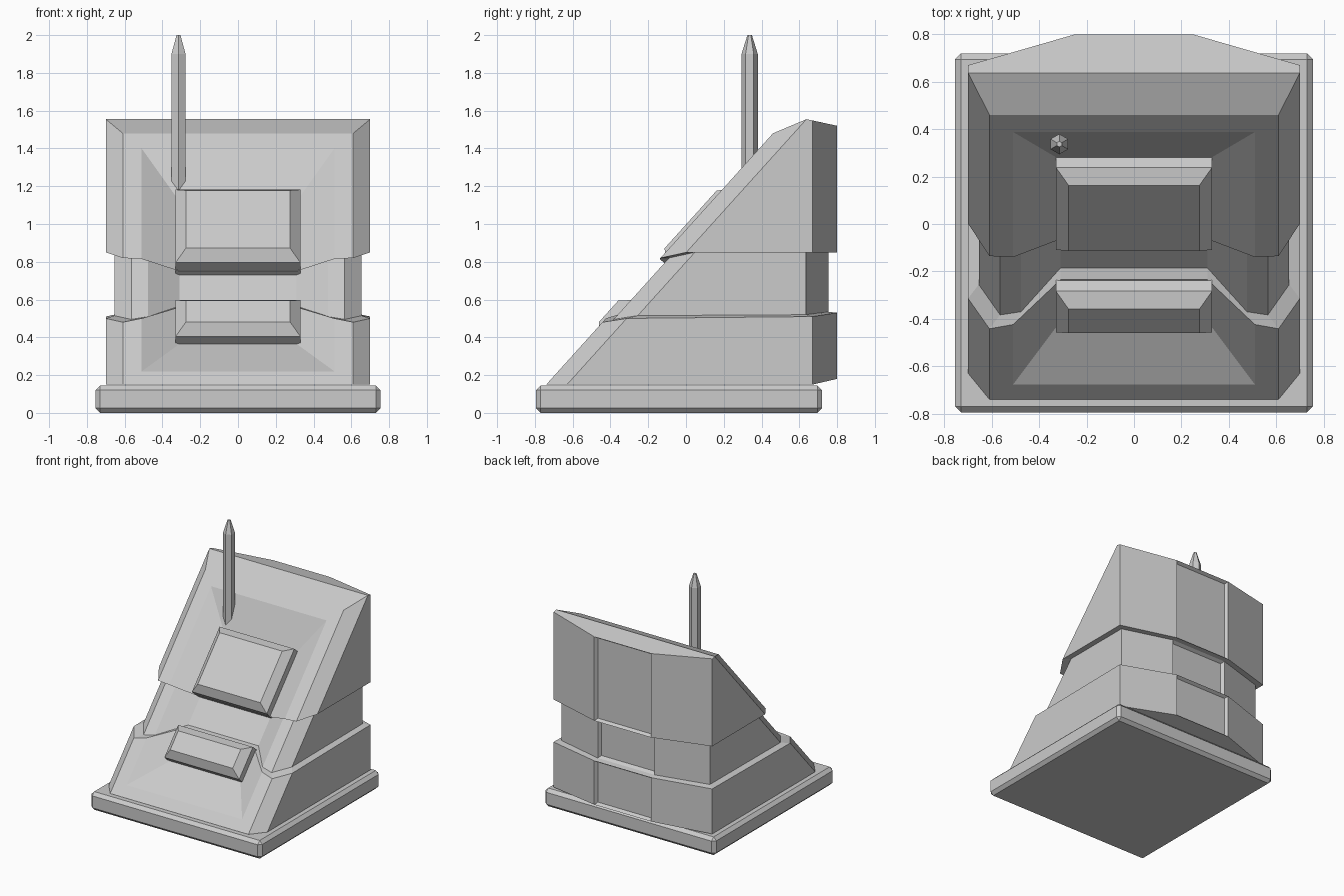
import bpy, bmesh, math
from mathutils import Matrix

if "Cube" in bpy.data.objects:
    bpy.data.objects.remove(bpy.data.objects["Cube"])

SLOPE = 1.108          # rise of the sloping front
ANGLE = math.atan(SLOPE)


def finish(bm, name):
    bmesh.ops.recalc_face_normals(bm, faces=bm.faces)
    mesh = bpy.data.meshes.new(name)
    bm.to_mesh(mesh)
    bm.free()
    obj = bpy.data.objects.new(name, mesh)
    bpy.context.collection.objects.link(obj)
    return obj


def skin(bm, rings):
    rows = [[bm.verts.new(p) for p in ring] for ring in rings]
    n = len(rows[0])
    for a, b in zip(rows, rows[1:]):
        for i in range(n):
            j = (i + 1) % n
            bm.faces.new((a[i], a[j], b[j], b[i]))
    return rows


def box(name, size, matrix, bevel, top_only=False):
    bm = bmesh.new()
    bmesh.ops.create_cube(bm, size=1)
    bmesh.ops.scale(bm, vec=size, verts=bm.verts)
    edges = [e for e in bm.edges if not top_only or all(v.co.z > 0 for v in e.verts)]
    bmesh.ops.bevel(bm, geom=edges, offset=bevel, segments=1, profile=0.5, affect='EDGES')
    bmesh.ops.transform(bm, matrix=matrix, verts=bm.verts)
    return finish(bm, name)


def body_ring(heights, d=0.0, dished=True):
    """Mirrored section: back, corner, side, front edge, dish rim, dish floor."""
    if not isinstance(heights, tuple):
        heights = (heights,) * 6
    rim = 0.51 - 0.75 * d
    xs = (0.25, 0.70 - d, 0.70 - d, 0.61 - d, rim, 0.31 if dished else rim)
    back = (0.80 - d, 0.67 - 0.8 * d, None, None, None, None)
    offs = (0, 0, 0.11, 0, 0, 0.135 if dished else 0)
    half = []
    for x, z, y, o in zip(xs, heights, back, offs):
        if y is None:
            y = (z - 0.15) / SLOPE - 0.74 + d + o
        half.append((x, y, z))
    return half + [(-x, y, z) for x, y, z in reversed(half)]


# Plinth
box("base_plinth", (1.51, 1.515, 0.145), Matrix.Translation((0, -0.0375, 0.0725)), 0.025)

# Sloped body with a narrower waist and a dished front
low = (0.53, 0.51, 0.50, 0.48, 0.50, 0.56)
low_in = (0.535, 0.52, 0.515, 0.495, 0.51, 0.565)
high = (0.85, 0.85, 0.85, 0.82, 0.815, 0.75)
bm = bmesh.new()
rows = skin(bm, [
    body_ring((0.18, 0.15, 0.15, 0.15, 0.15, 0.15), dished=False),
    body_ring(0.22, dished=False),
    body_ring(0.365),
    body_ring(low),
    body_ring(low_in, 0.045),
    body_ring(high, 0.045),
    body_ring(high),
    body_ring(1.12),
    body_ring(1.40, dished=False),
    body_ring((1.52, 1.548, 1.555, 1.48, 1.48, 1.48), dished=False),
])
bm.faces.new(rows[0][1:11])
bm.faces.new((rows[0][0], rows[0][1], rows[0][10], rows[0][11]))
top = rows[-1]
bm.faces.new(top[2:10])
bm.faces.new(top[:3] + top[9:])
bmesh.ops.remove_doubles(bm, verts=bm.verts, dist=0.0005)
bmesh.ops.recalc_face_normals(bm, faces=bm.faces)
bm.normal_update()

# Shallow panels on the back of each tier
for z0, z1 in ((0.1, 0.53), (0.53, 0.85), (0.85, 1.6)):
    panel = [f for f in bm.faces if f.normal.y > 0.99
             and z0 < f.calc_center_median().z < z1]
    bmesh.ops.inset_region(bm, faces=panel, thickness=0.015, depth=-0.025,
                           use_even_offset=True, use_boundary=True)
finish(bm, "console_body")

# Raised screen and keypad lying on the slope
for name, y, z, length in (("screen", 0.025, 1.025, 0.52), ("keypad", -0.41, 0.5375, 0.26)):
    m = (Matrix.Translation((0, y, z)) @ Matrix.Rotation(ANGLE, 4, 'X')
         @ Matrix.Translation((0, 0, -0.08)))
    box(name, (0.66, length, 0.16), m, 0.054, top_only=True)

# Six-sided antenna with a tapered tip
bm = bmesh.new()
rings = []
for r, z in ((0.043, 1.1), (0.043, 1.9), (0.012, 2.0)):
    rings.append([(-0.315 + r * math.cos(math.radians(60 * k + 30)),
                   0.337 + r * math.sin(math.radians(60 * k + 30)), z) for k in range(6)])
rows = skin(bm, rings)
bm.faces.new(rows[0])
bm.faces.new(rows[-1])
finish(bm, "antenna")
